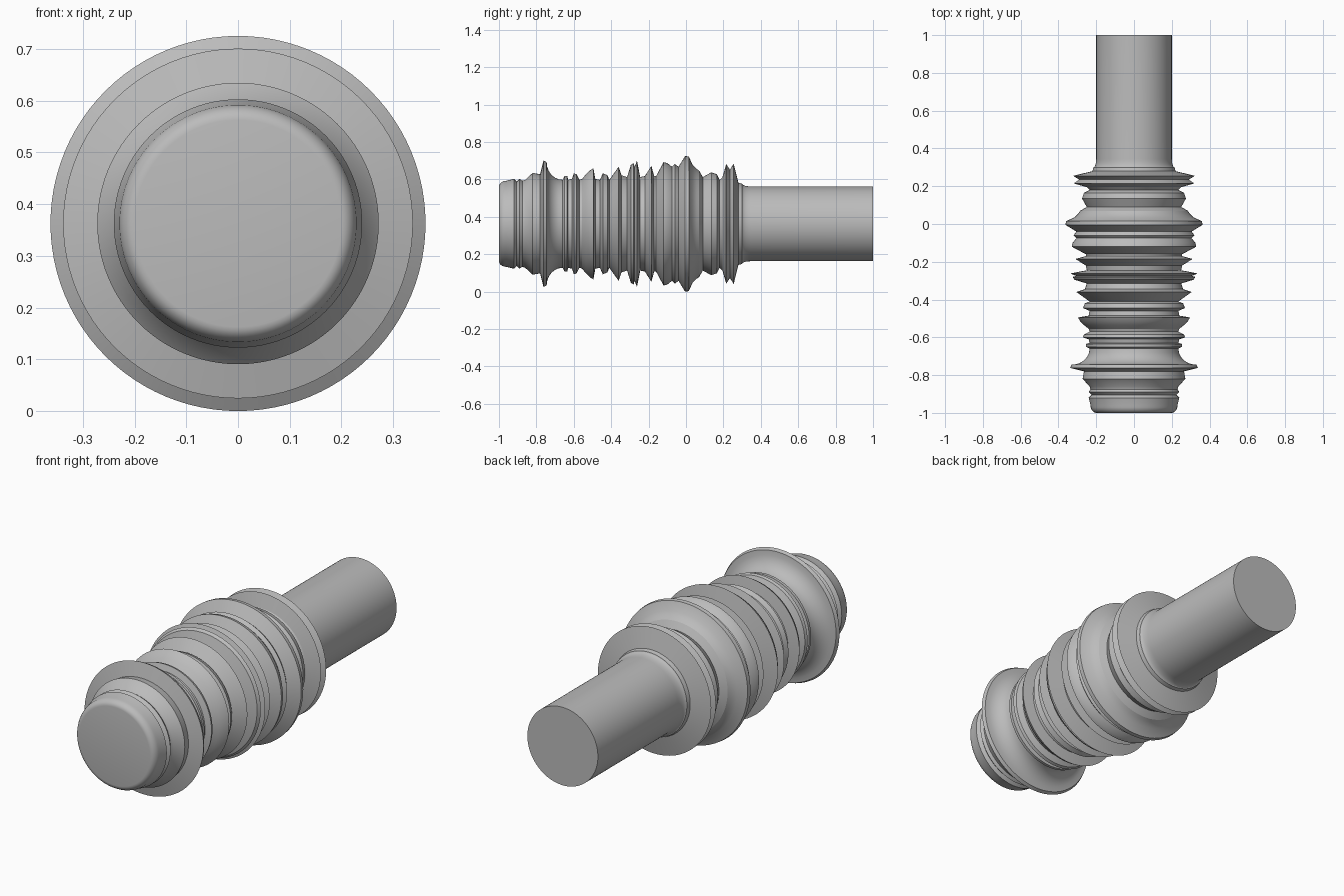
import bpy
import math

default_cube = bpy.data.objects.get("Cube")
if default_cube:
    bpy.data.objects.remove(default_cube, do_unlink=True)

SEGMENTS = 96
AXIS_HEIGHT = .3625


def make_material(name, colour):
    material = bpy.data.materials.new(name)
    material.use_nodes = True
    material.diffuse_color = colour
    shader = next(n for n in material.node_tree.nodes if n.type == "BSDF_PRINCIPLED")
    shader.inputs["Base Color"].default_value = colour
    return material


def fillet(start, end, bulge, steps=6):
    """Quarter-ellipse between two profile points, bulging at the start or end radius."""
    points = []
    for i in range(steps + 1):
        angle = math.pi / 2 * i / steps
        along, across = math.sin(angle), 1 - math.cos(angle)
        if bulge == "end":
            along, across = across, along
        points.append((start[0] + (end[0] - start[0]) * along,
                       start[1] + (end[1] - start[1]) * across))
    return points


def lathe(name, profile, material, cap_front=False, cap_back=False):
    """Spin (position, radius) pairs around the long axis of the model."""
    verts, faces = [], []
    for y, radius in profile:
        for s in range(SEGMENTS):
            angle = math.tau * s / SEGMENTS
            verts.append((radius * math.cos(angle), y,
                          AXIS_HEIGHT + radius * math.sin(angle)))
    for ring in range(len(profile) - 1):
        a, b = ring * SEGMENTS, (ring + 1) * SEGMENTS
        for s in range(SEGMENTS):
            t = (s + 1) % SEGMENTS
            faces.append((a + s, b + s, b + t, a + t))
    if cap_front:
        faces.append(tuple(range(SEGMENTS)))
    if cap_back:
        last = (len(profile) - 1) * SEGMENTS
        faces.append(tuple(reversed(range(last, last + SEGMENTS))))
    mesh = bpy.data.meshes.new(name)
    mesh.from_pydata(verts, [], faces)
    mesh.materials.append(material)
    part = bpy.data.objects.new(name, mesh)
    bpy.context.collection.objects.link(part)
    bpy.ops.object.select_all(action="DESELECT")
    part.select_set(True)
    bpy.context.view_layer.objects.active = part
    bpy.ops.object.shade_smooth_by_angle(angle=math.radians(25))
    return part


grey = make_material("plain grey", (.5, .5, .5, 1))

# Rounded front end with two narrow grooves
nose = fillet((-1, .2), (-.96, .23), "end")
nose += [(-.92, .24), (-.905, .225), (-.89, .24), (-.875, .23), (-.86, .235),
         (-.82, .272), (-.78, .265)]
lathe("front_end", nose, grey, cap_front=True)

# Wide front flange with a concave rear flank
flange = [(-.78, .265), (-.762, .338), (-.745, .33)]
flange += fillet((-.745, .33), (-.66, .235), "end")[1:]
lathe("front_flange", flange, grey)

# Narrow ribs behind the flange
front_ribs = [(-.66, .235), (-.65, .255), (-.635, .255), (-.63, .235), (-.61, .24),
              (-.6, .27), (-.585, .265), (-.57, .235), (-.555, .24), (-.535, .265),
              (-.515, .285), (-.495, .297), (-.485, .24), (-.46, .235),
              (-.445, .27), (-.42, .26), (-.41, .235)]
lathe("front_ribs", front_ribs, grey)

# Sharper ridges along the middle
middle_ridges = [(-.41, .235), (-.36, .305), (-.345, .26), (-.315, .25),
                 (-.295, .315), (-.28, .325), (-.275, .305), (-.262, .338),
                 (-.245, .25), (-.22, .255), (-.185, .31), (-.17, .255), (-.16, .255)]
lathe("middle_ridges", middle_ridges, grey)

# Tallest ridges around the centre
centre_ridges = [(-.16, .255), (-.12, .33), (-.1, .325), (-.075, .305), (-.06, .32),
                 (-.04, .305), (-.005, .3625), (.015, .36), (.035, .315),
                 (.055, .295), (.07, .285), (.09, .25)]
lathe("centre_ridges", centre_ridges, grey)

# Low band and the paired rear collar
rear_collar = [(.09, .25), (.135, .275), (.165, .265), (.18, .235), (.195, .25),
               (.215, .32), (.235, .29), (.255, .322), (.28, .22)]
lathe("rear_collar", rear_collar, grey)

# Plain shaft with a filleted root
shaft = [(.28, .22), (.3, .215)] + fillet((.3, .215), (.345, .2), "end")[1:]
shaft.append((1, .2))
lathe("rear_shaft", shaft, grey, cap_back=True)
